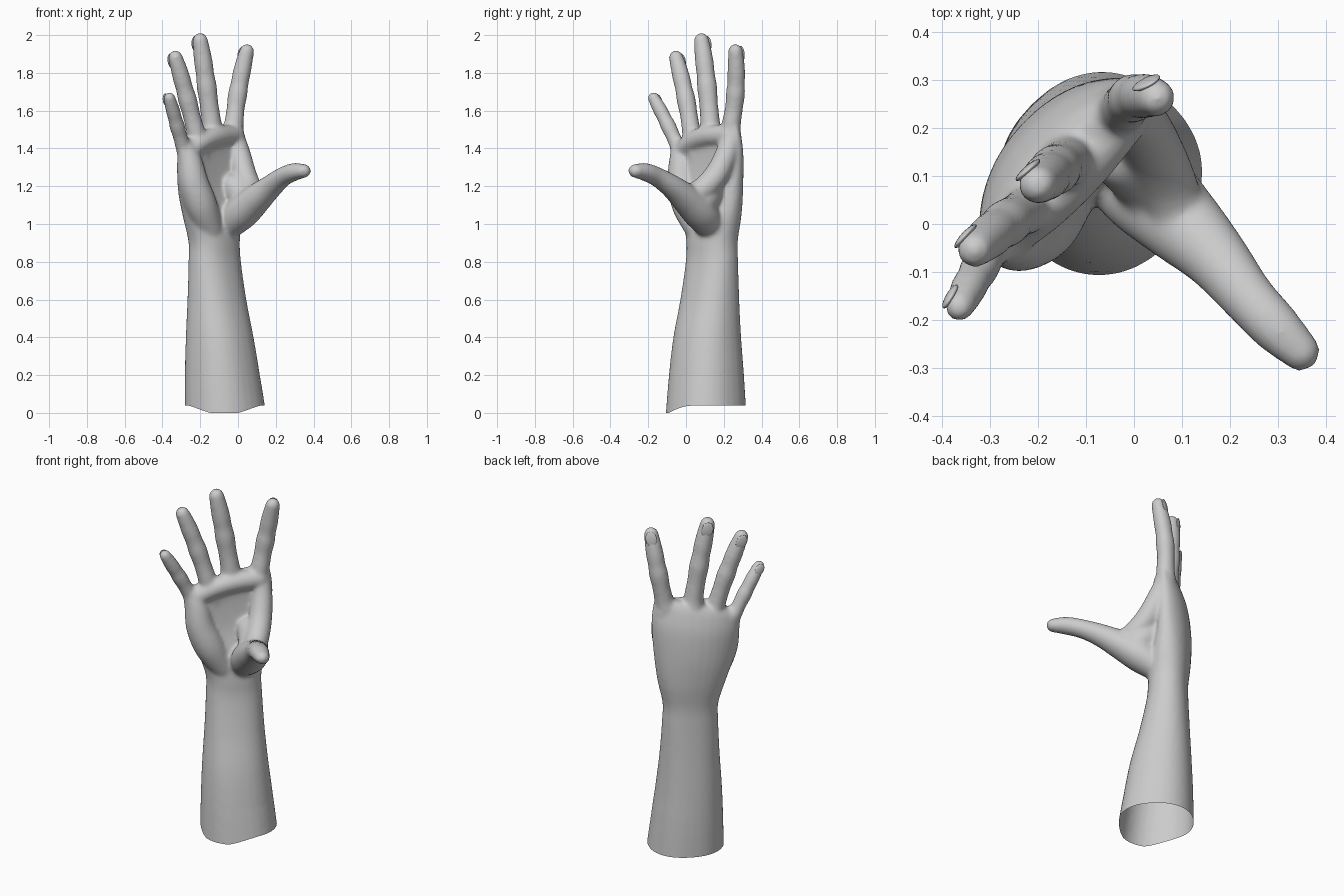
import bpy, bmesh
from math import cos, sin, pi, copysign, sqrt
from mathutils import Vector, Matrix

if "Cube" in bpy.data.objects:
    bpy.data.objects.remove(bpy.data.objects["Cube"])

SIDES = 32
body = bmesh.new()


def spline(pts, n=6):
    """Catmull-Rom interpolation through tuples of any length."""
    out = []
    for i in range(len(pts) - 1):
        a, b, c, d = (pts[max(i - 1, 0)], pts[i], pts[i + 1], pts[min(i + 2, len(pts) - 1)])
        for k in range(n):
            t = k / n
            out.append(tuple(0.5 * (2 * q + (r - p) * t + (2 * p - 5 * q + 4 * r - s) * t * t
                                    + (3 * q - p - 3 * r + s) * t ** 3)
                             for p, q, r, s in zip(a, b, c, d)))
    return out + [tuple(pts[-1])]


def loft(rings):
    """Closed skin over a list of point rings."""
    vs = [[body.verts.new(p) for p in ring] for ring in rings]
    for a, b in zip(vs, vs[1:]):
        for i in range(SIDES):
            j = (i + 1) % SIDES
            body.faces.new((a[i], a[j], b[j], b[i]))
    body.faces.new(vs[0][::-1])
    body.faces.new(vs[-1])


def frame(tangent, back):
    t = tangent.normalized()
    side = t.cross(Vector(back)).normalized()
    return t, side, side.cross(t)


def tube(pts, back, flat=1.0):
    """Round-ended tube through (x, y, z, radius) points."""
    path = spline(pts)
    P = [Vector(p[:3]) for p in path]
    rings = []

    def ring(c, r, s, u):
        rings.append([c + s * (r * cos(2 * pi * i / SIDES)) + u * (r * flat * sin(2 * pi * i / SIDES))
                      for i in range(SIDES)])
    last = len(P) - 1
    for k, c in enumerate(P):
        r = path[k][3]
        t, s, u = frame(P[min(k + 1, last)] - P[max(k - 1, 0)], back)
        if k == 0:
            for h in (0.98, 0.85, 0.6, 0.3):
                ring(c - t * (r * h), r * sqrt(1 - h * h), s, u)
        ring(c, r, s, u)
        if k == last:
            for h in (0.3, 0.6, 0.85, 0.98):
                ring(c + t * (r * h), r * sqrt(1 - h * h), s, u)
    loft(rings)


# Forearm, wrist and palm: z, u centre, v centre, half width, half depth, cupping, top slant
# u runs across the palm, v along the direction the palm faces
U, V = Vector((1, 1, 0)).normalized(), Vector((1, -1, 0)).normalized()
sections = [
    (-0.06, 0.027, -0.120, 0.210, 0.207, 0.0, 0.0),
    (0.20, 0.018, -0.135, 0.195, 0.189, 0.0, 0.0),
    (0.40, 0.011, -0.148, 0.179, 0.168, 0.0, 0.0),
    (0.60, 0.010, -0.168, 0.163, 0.138, 0.0, 0.0),
    (0.80, 0.010, -0.184, 0.153, 0.113, 0.0, 0.0),
    (0.91, 0.008, -0.187, 0.153, 0.108, 0.0, 0.0),
    (1.05, 0.000, -0.200, 0.190, 0.108, 0.3, 0.0),
    (1.20, -0.015, -0.220, 0.226, 0.092, 0.7, 0.05),
    (1.35, -0.020, -0.220, 0.243, 0.078, 0.7, 0.15),
    (1.44, -0.028, -0.205, 0.243, 0.066, 0.6, 0.22),
    (1.485, -0.032, -0.197, 0.232, 0.050, 0.5, 0.25),
    (1.505, -0.032, -0.195, 0.205, 0.025, 0.5, 0.25),
]
rings = []
for z, uc, vc, hu, hv, cup, slant in spline(sections, 5):
    ring = []
    for i in range(SIDES):
        a = 2 * pi * i / SIDES
        u = uc + hu * copysign(abs(cos(a)) ** 0.9, cos(a))
        v = vc + hv * copysign(abs(sin(a)) ** 0.9, sin(a)) + cup * u * u
        ring.append(U * u + V * v + Vector((0, 0, z + slant * u)))
    rings.append(ring)
loft(rings)

# Fingers: name, base, middle, tip, base radius, back direction
fingers = [
    ("index", (-0.022, 0.240, 1.53), (0.004, 0.264, 1.72), (0.047, 0.262, 1.915), 0.052, (-0.5, 0.85, 0)),
    ("middle", (-0.140, 0.128, 1.53), (-0.170, 0.108, 1.76), (-0.200, 0.082, 1.972), 0.054, (-0.65, 0.75, 0)),
    ("ring", (-0.222, 0.030, 1.48), (-0.276, -0.006, 1.69), (-0.331, -0.053, 1.882), 0.051, (-0.75, 0.65, 0)),
    ("little", (-0.288, -0.040, 1.40), (-0.328, -0.104, 1.54), (-0.363, -0.172, 1.668), 0.042, (-0.8, 0.55, 0)),
]
profile = [(0.0, 1.0), (0.22, 0.93), (0.42, 1.0), (0.56, 0.91), (0.70, 0.93), (0.86, 0.86), (1.0, 0.76)]
WRIST = Vector((-0.135, 0.160, 0.98))
nails = []
for name, base, mid, tip, r, back in fingers:
    A, B, C = Vector(base), Vector(mid), Vector(tip)

    def at(t):
        return A * ((1 - t) * (1 - 2 * t)) + B * (4 * t * (1 - t)) + C * (t * (2 * t - 1))
    pts = [(*A.lerp(WRIST, 0.4), r * 0.9), (*A.lerp(WRIST, 0.12), r * 1.08)]
    pts += [(*at(t), r * k) for t, k in profile]
    tube(pts, back, 0.98)
    nails.append((name, at(0.95), C - at(0.8), back, r * 0.80))

# Thumb
tube([(-0.06, 0.135, 0.98, 0.078), (0.02, 0.075, 1.06, 0.098), (0.10, 0.0, 1.135, 0.086),
      (0.17, -0.07, 1.195, 0.069), (0.235, -0.15, 1.248, 0.057), (0.295, -0.215, 1.275, 0.053),
      (0.346, -0.265, 1.281, 0.042)], (0, 0, 1), 0.9)

# Web between thumb and index, heel of the palm, pad under the fingers
tube([(-0.02, 0.24, 1.46, 0.056), (0.01, 0.21, 1.36, 0.060), (0.035, 0.16, 1.26, 0.064),
      (0.065, 0.09, 1.185, 0.064), (0.09, 0.02, 1.15, 0.06)], (-1, 1, 0))
tube([(-0.02, 0.14, 1.2, 0.07), (0.03, 0.10, 1.14, 0.08), (0.06, 0.05, 1.10, 0.08)], (0, 0, 1))
tube([(-0.15, 0.06, 0.98, 0.07), (-0.195, 0.01, 1.10, 0.085), (-0.235, -0.02, 1.22, 0.079),
      (-0.255, -0.025, 1.33, 0.066), (-0.275, -0.03, 1.40, 0.05)], (-1, 1, 0))
tube([(-0.26, -0.02, 1.385, 0.05), (-0.19, 0.035, 1.435, 0.053), (-0.11, 0.115, 1.465, 0.055),
      (-0.02, 0.225, 1.47, 0.055)], (0, 0, 1))

# Fuse everything into one skin
bmesh.ops.recalc_face_normals(body, faces=body.faces[:])
mesh = bpy.data.meshes.new("hand_and_forearm")
body.to_mesh(mesh)
body.free()
hand = bpy.data.objects.new("hand_and_forearm", mesh)
bpy.context.collection.objects.link(hand)
remesh = hand.modifiers.new("fuse", 'REMESH')
remesh.mode = 'VOXEL'
remesh.voxel_size = 0.009
soften = hand.modifiers.new("soften", 'SMOOTH')
soften.factor = 0.5
soften.iterations = 16
fused = bpy.data.meshes.new_from_object(hand.evaluated_get(bpy.context.evaluated_depsgraph_get()))
hand.modifiers.clear()

# Open, slightly wavy cut at the bottom of the forearm
bm = bmesh.new()
bm.from_mesh(fused)
bmesh.ops.bisect_plane(bm, geom=bm.verts[:] + bm.edges[:] + bm.faces[:], plane_co=(0, 0, 0),
                       plane_no=(0, 0, 1), clear_inner=True)
for v in bm.verts:
    if v.co.z < 0.2:
        k = min(max((v.co.y + 0.09) / 0.14, 0), 1)
        v.co.z += 0.04 * k * (2 - k) * (1 - v.co.z / 0.2)
for f in bm.faces:
    f.smooth = True
bm.to_mesh(fused)
bm.free()
hand.data = fused

# Finger nails
for name, centre, tangent, back, r in nails:
    t, s, u = frame(tangent, back)
    m = Matrix((s, u, t)).transposed().to_4x4()
    m.translation = centre + u * (r - 0.007)
    nb = bmesh.new()
    bmesh.ops.create_uvsphere(nb, u_segments=20, v_segments=12, radius=1)
    bmesh.ops.scale(nb, vec=(r * 0.75, 0.009, r * 1.05), verts=nb.verts[:])
    bmesh.ops.transform(nb, matrix=m, verts=nb.verts[:])
    bmesh.ops.recalc_face_normals(nb, faces=nb.faces[:])
    for f in nb.faces:
        f.smooth = True
    nm = bpy.data.meshes.new(name + "_nail")
    nb.to_mesh(nm)
    nb.free()
    bpy.context.collection.objects.link(bpy.data.objects.new(name + "_nail", nm))
